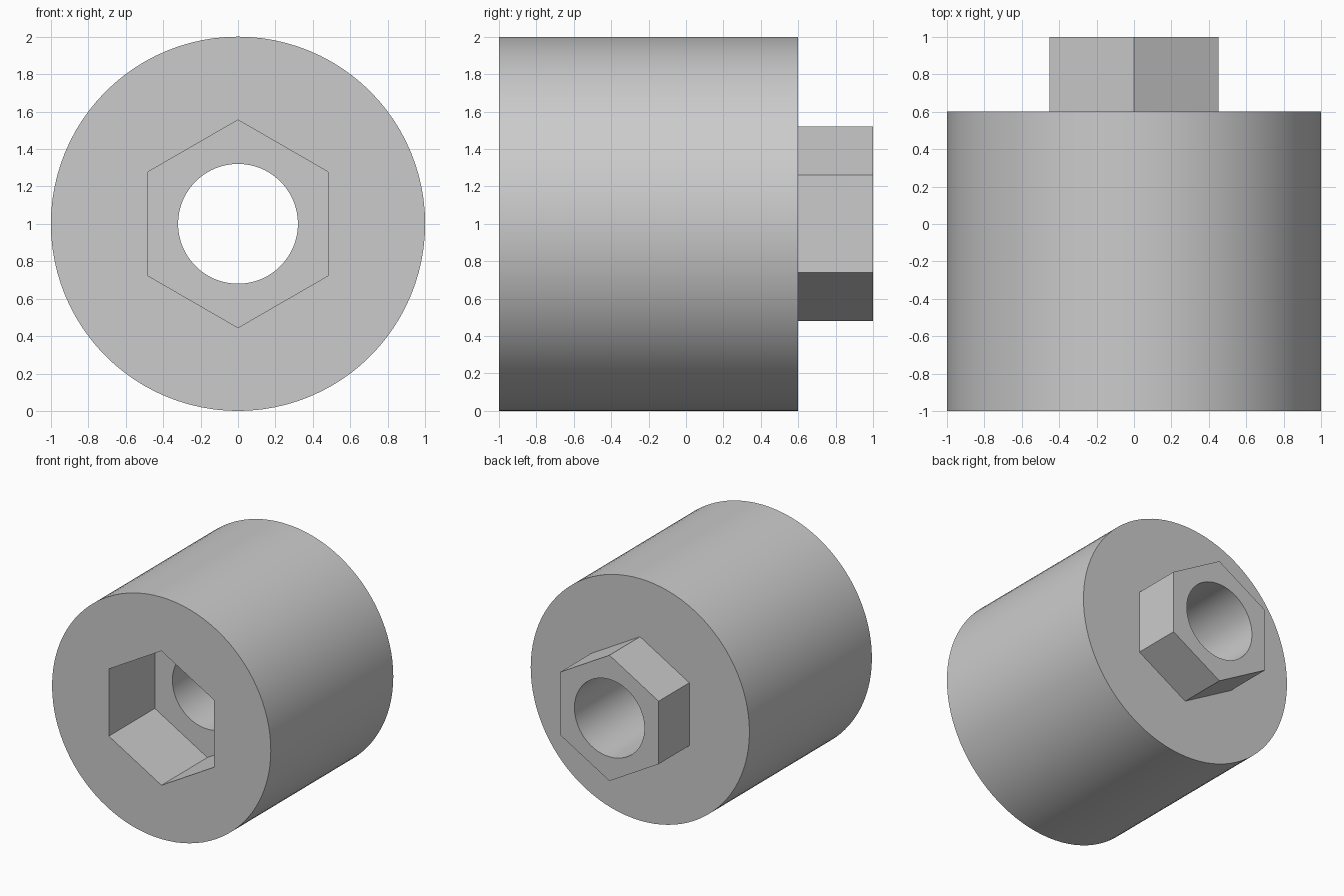
import bpy
import bmesh
from math import cos, sin, pi, radians

cube = bpy.data.objects.get("Cube")
if cube:
    bpy.data.objects.remove(cube, do_unlink=True)

SEGMENTS = 96  # multiple of six, so hexagon corners land on samples
CENTRE_Z = 1.0

# One grey for the whole part
grey = bpy.data.materials.new("plain_grey")
grey.use_nodes = True
colour = (0.6, 0.6, 0.6, 1)
grey.diffuse_color = colour
grey.node_tree.nodes["Principled BSDF"].inputs["Base Color"].default_value = colour


def circle(radius):
    return lambda angle: radius


def hexagon(corner):
    # Distance to a hexagon outline with a corner at angle zero
    return lambda angle: corner * cos(pi / 6) / cos(angle % (pi / 3) - pi / 6)


def ring(bm, y, outline):
    verts = []
    for i in range(SEGMENTS):
        a = 2 * pi * (i % SEGMENTS) / SEGMENTS
        # Evaluate within one sixth to keep the corners exact
        r = outline(2 * pi * (i % (SEGMENTS // 6)) / SEGMENTS)
        verts.append(bm.verts.new((r * sin(a), y, CENTRE_Z + r * cos(a))))
    return verts


socket, body, nut, bore = hexagon(0.555), circle(1.0), hexagon(0.52), circle(0.32)

# Section from the socket mouth, over the outside and back through the bore
section = [
    (-1.0, socket), (-1.0, body),
    (0.6, body), (0.6, nut),
    (1.0, nut), (1.0, bore),
    (-0.4, bore), (-0.4, socket),
]

bm = bmesh.new()
rings = [ring(bm, y, outline) for y, outline in section]
for k, first in enumerate(rings):
    second = rings[(k + 1) % len(rings)]
    for i in range(SEGMENTS):
        j = (i + 1) % SEGMENTS
        bm.faces.new((first[i], first[j], second[j], second[i]))
bmesh.ops.recalc_face_normals(bm, faces=bm.faces)

mesh = bpy.data.meshes.new("hex_socket_coupler")
bm.to_mesh(mesh)
bm.free()
mesh.materials.append(grey)

coupler = bpy.data.objects.new("hex_socket_coupler", mesh)
bpy.context.collection.objects.link(coupler)

# Smooth round walls, crisp hexagon edges and rims
bpy.ops.object.select_all(action="DESELECT")
coupler.select_set(True)
bpy.context.view_layer.objects.active = coupler
bpy.ops.object.shade_smooth_by_angle(angle=radians(30))
